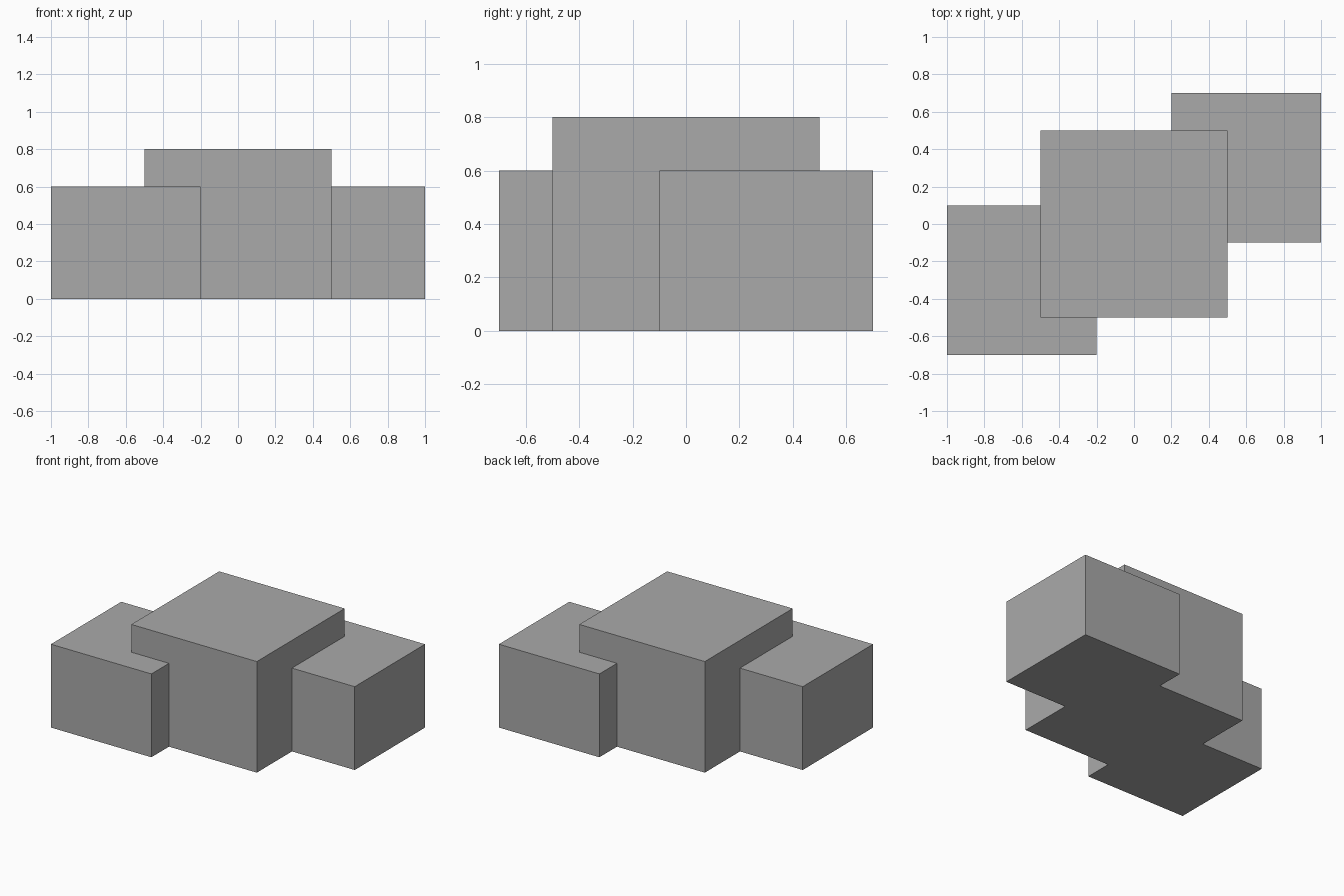
import bpy

if "Cube" in bpy.data.objects:
    bpy.data.objects.remove(bpy.data.objects["Cube"])

grey = bpy.data.materials.new("mid grey")
grey.diffuse_color = (0.4, 0.4, 0.4, 1)
grey.use_nodes = True
grey.node_tree.nodes["Principled BSDF"].inputs["Base Color"].default_value = grey.diffuse_color


def block(name, x, y, width, height):
    """Square-based block standing on the ground."""
    bpy.ops.mesh.primitive_cube_add(size=1, location=(x, y, height / 2))
    ob = bpy.context.object
    ob.name = name
    ob.scale = (width, width, height)
    bpy.ops.object.transform_apply(location=False, rotation=False, scale=True)
    ob.data.materials.append(grey)


# Tall central block
block("central_block", 0, 0, 1.0, 0.8)

# Lower side blocks, set at opposite corners
for name, side in (("front_left_block", -1), ("back_right_block", 1)):
    block(name, 0.6 * side, 0.3 * side, 0.8, 0.6)
